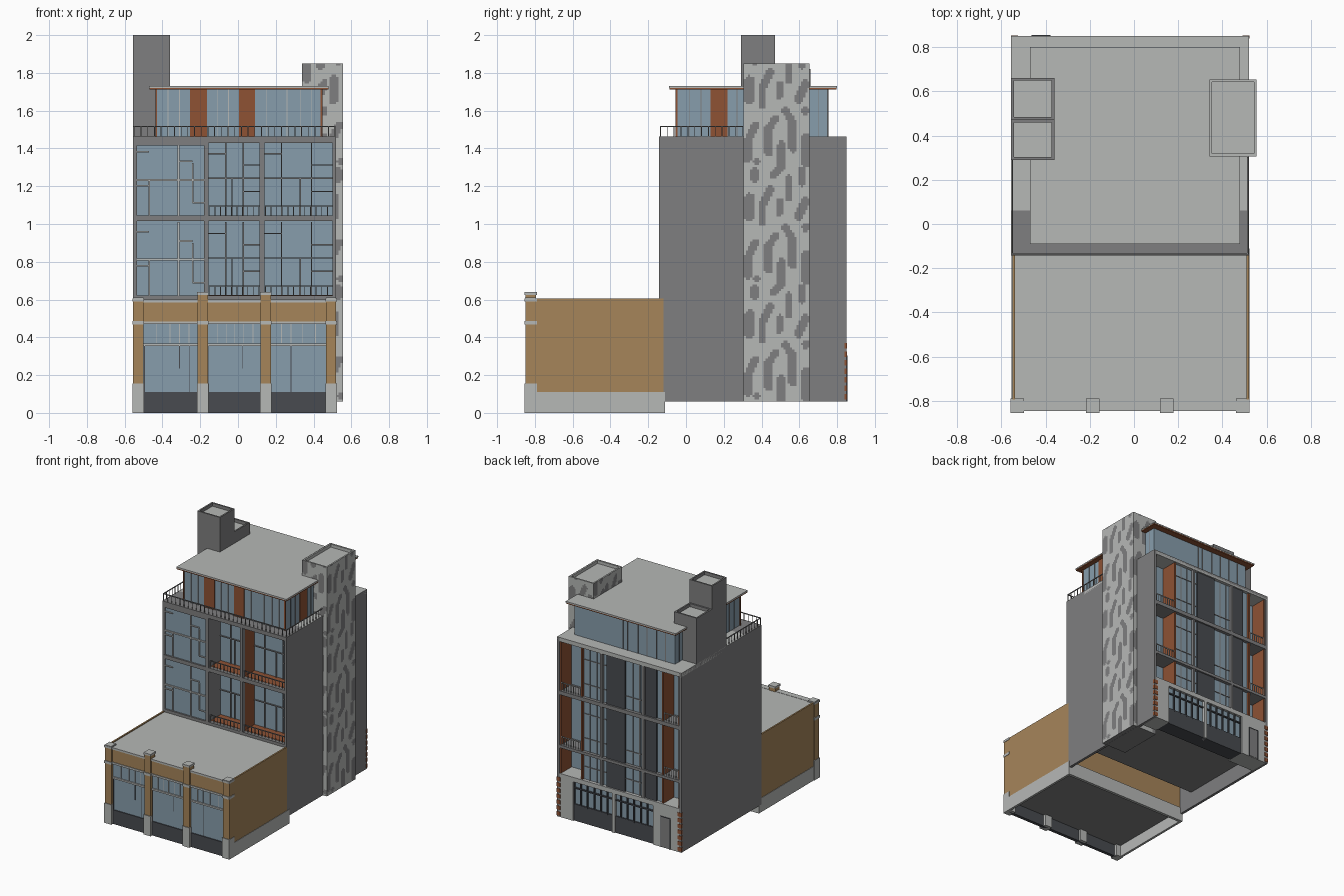
import bpy, bmesh, math


def material(name, r, g, b):
    m = bpy.data.materials.new(name)
    m.diffuse_color = [(c / 255 / 12.92 if c < 11 else ((c / 255 + .055) / 1.055) ** 2.4) for c in (r, g, b)] + [1]
    return m


LIGHT = material("light grey stone", 182, 184, 182)
MID = material("mid grey panel", 127, 127, 128)
DARK = material("dark grey panel", 72, 75, 80)
GLASS = material("blue glass", 135, 157, 172)
TAN = material("tan brick", 166, 133, 90)
RUST = material("terracotta panel", 142, 82, 52)


def boxes(name, mat, *items):
    """One object from boxes given as (x0, x1, y0, y1, z0, z1)."""
    bm = bmesh.new()
    for x0, x1, y0, y1, z0, z1 in items:
        vs = bmesh.ops.create_cube(bm, size=1)["verts"]
        for v in vs:
            v.co = (x1 if v.co.x > 0 else x0, y1 if v.co.y > 0 else y0, z1 if v.co.z > 0 else z0)
    me = bpy.data.meshes.new(name)
    bm.to_mesh(me)
    bm.free()
    me.materials.append(mat)
    ob = bpy.data.objects.new(name, me)
    bpy.context.collection.objects.link(ob)
    return ob


def bars(y0, y1, verticals=(), horizontals=(), w=.006):
    """Window bars: verticals (x, z0, z1), horizontals (z, x0, x1)."""
    return [(x - w / 2, x + w / 2, y0, y1, a, b) for x, a, b in verticals] + \
           [(a, b, y0, y1, z - w / 2, z + w / 2) for z, a, b in horizontals]


def railing(x0, x1, y0, y1, z0, z1, step=.035):
    """Top rail and balusters along a straight line on x or y."""
    n = max(2, round(max(x1 - x0, y1 - y0) / step))
    t = .003
    out = [(x0 - t, x1 + t, y0 - t, y1 + t, z1 - .006, z1)]
    for i in range(n + 1):
        x, y = x0 + (x1 - x0) * i / n, y0 + (y1 - y0) * i / n
        out.append((x - .002, x + .002, y - .002, y + .002, z0, z1))
    return out


def rim(x0, x1, y0, y1, z0, z1, t=.012):
    return [(x0, x1, y0, y0 + t, z0, z1), (x0, x1, y1 - t, y1, z0, z1),
            (x0, x0 + t, y0 + t, y1 - t, z0, z1), (x1 - t, x1, y0 + t, y1 - t, z0, z1)]


XL, XR = -.555, .52

# ---- Low front building ----
boxes("shop_side_and_back_walls", TAN, (-.55, -.538, -.83, -.12, .11, .605), (.508, .52, -.83, -.12, .11, .605),
      (-.538, .508, -.132, -.12, .11, .6))
boxes("shop_stone_base", LIGHT, (-.553, -.535, -.83, -.11, 0, .11), (.505, .523, -.83, -.11, 0, .11),
      (-.535, .505, -.132, -.11, 0, .11))
boxes("shop_roof", LIGHT, (-.538, .508, -.81, -.132, .58, .598))
boxes("shop_floor", MID, (-.535, .505, -.81, -.132, .09, .11))
boxes("shop_front_plinth", DARK, (-.55, .515, -.835, -.81, 0, .11))
boxes("shop_front_glass", GLASS, (-.54, .51, -.828, -.81, .11, .47))
boxes("shop_front_fascia", TAN, (-.54, .51, -.838, -.805, .485, .585))
boxes("shop_front_bands", LIGHT, (-.54, .51, -.843, -.805, .47, .485), (-.54, .51, -.838, -.81, .355, .368),
      (-.54, .51, -.845, -.80, .585, .6))
pil, caps = [], []
for x0, x1, top in ((-.555, -.5, .605), (-.215, -.16, .64), (.12, .175, .64), (.465, .52, .605)):
    pil.append((x0, x1, -.85, -.795, .155, top - .01))
    caps += [(x0 - .003, x1 + .003, -.855, -.79, 0, .155), (x0 - .003, x1 + .003, -.855, -.79, .467, .487),
             (x0 - .003, x1 + .003, -.855, -.79, top - .015, top)]
for x0, x1 in ((-.555, -.5), (.465, .52)):
    caps.append((x0, x1, -.853, -.793, .605, .64 if x0 > 9 else .61))
boxes("shop_pilasters", TAN, *pil)
boxes("shop_pilaster_stones", LIGHT, *caps)
boxes("shop_transom_bars", LIGHT, *bars(-.832, -.826, [(x, .37, .47) for x in
      (-.43, -.36, -.31, -.26, -.11, -.06, -.02, .03, .08, .23, .28, .34, .41)], w=.004))
boxes("shop_door_lines", DARK, *bars(-.831, -.826, [(x, .11, .355) for x in (-.495, -.255, -.155, .28)]
      + [(x, .235, .355) for x in (-.31, .025)], w=.004))

# ---- Tall building shell ----
boxes("tall_side_walls", MID, (XL, XL + .02, -.14, .85, .06, 1.46), (XR - .02, XR, -.14, .85, .06, 1.46))
boxes("tall_floor_slabs", MID, *[(XL + .02, XR - .02, .008, .712, z - .015, z + .015) for z in (.2, .61, 1.03)])
boxes("tall_lower_front_wall", MID, (XL + .02, XR - .02, -.14, -.12, .2, .61))
boxes("tall_roof", LIGHT, (XL, XR, .06, .85, 1.43, 1.462))
boxes("terrace_deck", MID, (XL, XR, -.14, .06, 1.43, 1.462))

# Front frame, left glazed bay and recessed balcony bays
boxes("front_frame", MID, *[(XL, XR, -.142, -.11, a, b) for a, b in ((.6, .622), (1.015, 1.045), (1.435, 1.462))],
      *[(a, b, -.142, -.115, .61, 1.45) for a, b in ((XL, -.54), (-.18, -.155), (.115, .14), (.507, XR))],
      (-.54, -.18, -.142, -.11, 1.415, 1.44), (-.18, -.155, -.12, .015, .61, 1.45))
boxes("front_left_glass", GLASS, (-.54, -.18, -.13, -.12, .61, 1.42))
lb, mb = [], []
for z in (.62, 1.042):
    lb += bars(-.138, -.128, [(-.47, z, z + .19), (-.315, z, z + .39), (-.24, z + .07, z + .28)],
               [(z + .19, -.54, -.18), (z + .193, -.54, -.18), (z + .34, -.54, -.47), (z + .16, -.54, -.47),
                (z + .29, -.315, -.24), (z + .07, -.24, -.18)], .008)
    for a, b in ((-.155, .115), (.14, .507)):
        m = a + (b - a) * .68
        mb += bars(.0, .012, [(a + .09, z, z + .39), (m, z, z + .39), (m - .06, z, z + .2)],
                   [(z + .2, a, b), (z + .27, m, b), (z + .13, m, b), (z + .33, a, a + .09)], .007)
boxes("front_left_window_bars", LIGHT, *lb)
boxes("front_balcony_window_bars", MID, *mb)
boxes("front_balcony_glass", GLASS, (-.16, .50, .008, .018, .61, 1.44))
boxes("front_balcony_divider", RUST, (.118, .137, -.115, .01, .622, 1.435))
boxes("front_balcony_floors", RUST, *[(-.155, XR - .02, -.112, .008, z - .02, z + .006) for z in (.618, 1.04)])
boxes("front_balcony_railings", MID, *[b for z in (.62, 1.043) for a, c in ((-.15, .11), (.145, .503))
      for b in railing(a, c, -.125, -.125, z, z + .055, .03)])

# ---- Back facade: glazing with lined balcony recesses at both ends ----
boxes("back_glass", GLASS, (XL + .02, XR - .02, .70, .712, .2, 1.44), (-.385, .31, .815, .825, .40, 1.44))
boxes("back_terracotta_linings", RUST, *[(a, b, .71, .84, .40, 1.435) for a, b in
      ((-.537, -.525), (-.395, -.38), (.305, .32), (.49, .502))])
boxes("back_dark_panels", DARK, *[(a, b, .81, .838, .40, 1.435) for a, b in ((-.06, .10), (-.33, -.235))])
boxes("back_frame", MID, *[(XL, XR, .71, .85, a, b) for a, b in ((.6, .622), (1.015, 1.045), (1.435, 1.46))],
      *[(x - .009, x + .009, .82, .848, .4, 1.45) for x in (-.22, .14)])
bb = []
for z in (.40, .622, 1.045):
    top = .6 if z < .5 else z + .39
    bb += bars(.822, .83, [(x, z, top) for x in (.25, .19, -.12, -.18)],
               [(z + .1, .10, .305), (z + .1, -.235, -.06)] + ([(z + .29, .10, .305)] if z > .5 else []))
boxes("back_window_bars", MID, *bb)
boxes("back_balcony_railings", LIGHT, *[b for z in (.622, 1.045) for a, c in ((-.52, -.4), (.325, .488))
      for b in railing(a, c, .838, .838, z, z + .065, .02)])

# Back ground floor
boxes("back_ground_wall", LIGHT, (XL + .02, -.31, .70, .85, .06, .40), (.38, XR - .02, .70, .85, .06, .40),
      (-.31, .38, .70, .85, .365, .40), (.02, .045, .81, .85, .06, .37))
boxes("back_shop_plinth", DARK, (-.31, .38, .72, .84, .06, .19))
boxes("back_shop_glass", GLASS, (-.31, .38, .81, .83, .19, .365))
boxes("back_shop_bars", DARK, *bars(.828, .842, [(-.31 + .69 * i / 12, .18, .365) for i in range(13)],
                                   [(.315, -.31, .38)], .009))
boxes("back_door", MID, (-.46, -.38, .848, .853, .065, .30))
boxes("back_door_frame", DARK, *bars(.848, .855, [(-.46, .06, .3), (-.38, .06, .3)], [(.3, -.463, -.377)], .005))
boxes("back_corner_quoins", RUST, *[(a, b, .838, .853, .07 + i * .045, .1 + i * .045) for i in range(7)
      for a, b in ((XL - .002, XL + .03), (XR - .03, XR + .002))])

# ---- Penthouse ----
boxes("penthouse_glass", GLASS, (-.43, .44, -.05, .75, 1.46, 1.715))
boxes("penthouse_terracotta", RUST, (-.255, -.165, -.056, -.04, 1.46, 1.715), (.005, .09, -.056, -.04, 1.46, 1.715),
      (.435, .446, .13, .22, 1.46, 1.715), (-.436, -.425, .13, .22, 1.46, 1.715),
      (-.437, -.428, -.055, -.045, 1.46, 1.715), (.438, .447, -.055, -.045, 1.46, 1.715))
boxes("penthouse_front_bars", LIGHT, *bars(-.054, -.048, [(x, 1.46, 1.715) for x in
      (-.37, -.31, -.11, -.05, .15, .26, .33, .39)], w=.004))
boxes("penthouse_back_bars", MID, *bars(.748, .754, [(x, 1.46, 1.715) for x in
      (-.35, -.27, -.19, -.11, -.02, .02)], w=.006))
boxes("penthouse_side_bars", MID, *[(x - .004, x + .004, y - .002, y + .002, 1.46, 1.715)
      for x in (-.43, .44) for y in (.02, .08, .27, .7)])
boxes("penthouse_soffit", RUST, (-.468, .478, -.088, .798, 1.712, 1.721))
boxes("penthouse_roof", LIGHT, (-.47, .48, -.09, .80, 1.72, 1.73))
boxes("terrace_railings", MID, *railing(XL + .006, XR - .006, -.135, -.135, 1.46, 1.52),
      *railing(XR - .006, XR - .006, -.135, .30, 1.46, 1.52), *railing(XL + .006, XL + .006, -.135, .29, 1.46, 1.52))

# ---- Left roof shafts with open tops ----
for name, y0, y1, top in (("tall", .29, .472, 2.0), ("low", .472, .66, 1.82)):
    boxes(name + "_shaft", MID, (XL, -.36, y0, y1, 1.45, top - .03), *rim(XL, -.36, y0, y1, top - .03, top))
    boxes(name + "_shaft_cap", LIGHT, (XL + .012, -.372, y0 + .012, y1 - .012, top - .03, top - .025))

# ---- Right stair tower with blotched cladding ----
X0, X1, Y0, Y1, ZB, ZT = .34, .555, .305, .655, .06, 1.85
boxes("stair_tower_core", LIGHT, (X0 + .004, X1 - .004, Y0 + .004, Y1 - .004, ZB + .01, ZT - .025))
boxes("stair_tower_rim", LIGHT, *rim(X0 + .001, X1 - .001, Y0 + .001, Y1 - .001, ZT - .03, ZT - .001))
boxes("stair_tower_base", MID, (X0 + .001, X1 - .001, Y0 + .001, Y1 - .001, ZB + .001, ZB + .012))
# blotches: (u0, z0, u1, z1, radius), repeating upward
BLOTS = [(.02, .05, .02, .14, .024), (.02, .14, .06, .22, .022), (.07, .03, .07, .03, .02), (.13, .08, .13, .2, .022),
         (.13, .2, .17, .26, .02), (.2, .0, .2, .12, .02), (.26, .1, .26, .24, .022), (.26, .24, .22, .3, .02),
         (.33, .02, .33, .16, .022), (.03, .36, .03, .46, .026), (.1, .33, .1, .42, .02), (.1, .42, .14, .5, .022),
         (.19, .38, .19, .44, .02), (.24, .46, .24, .56, .02), (.29, .36, .33, .44, .024), (.33, .3, .33, .3, .022),
         (.06, .56, .06, .6, .02), (.16, .58, .2, .62, .02), (.31, .54, .31, .6, .022)]


def blotched(u, z):
    u, z = u % .35, z % .62
    for a, b, c, d, r in BLOTS:
        L = (c - a) ** 2 + (d - b) ** 2
        t = min(1, max(0, ((u - a) * (c - a) + (z - b) * (d - b)) / L)) if L else 0
        if math.hypot(u - a - t * (c - a), z - b - t * (d - b)) < r:
            return 1
    return 0


bm = bmesh.new()
corners = [(X1, Y0), (X1, Y1), (X0, Y1), (X0, Y0)]
run, rows = 0, 150
for i, (ax, ay) in enumerate(corners):
    bx, by = corners[(i + 1) % 4]
    length = math.hypot(bx - ax, by - ay)
    n = round(length / .0117)
    grid = [[bm.verts.new((ax + (bx - ax) * c / n, ay + (by - ay) * c / n, ZB + (ZT - ZB) * r / rows))
             for c in range(n + 1)] for r in range(rows + 1)]
    for r in range(rows):
        for c in range(n):
            f = bm.faces.new((grid[r][c], grid[r][c + 1], grid[r + 1][c + 1], grid[r + 1][c]))
            f.material_index = blotched(run + (c + .5) * length / n, (ZT - ZB) * (r + .5) / rows)
    run += length
me = bpy.data.meshes.new("stair_tower_cladding")
bm.to_mesh(me)
bm.free()
me.materials.append(LIGHT)
me.materials.append(MID)
bpy.context.collection.objects.link(bpy.data.objects.new("stair_tower_cladding", me))
